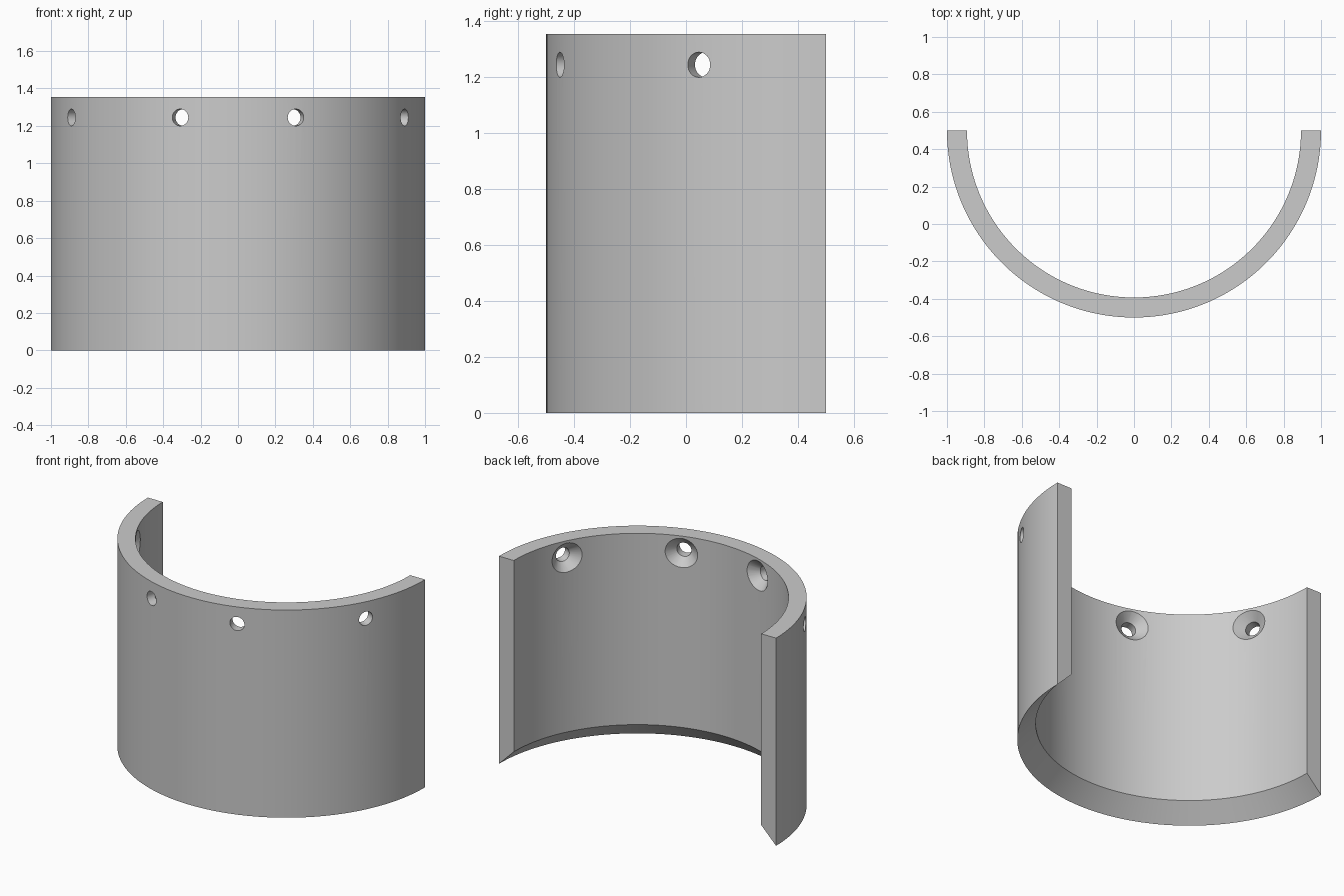
import bpy, bmesh, math
from mathutils import Matrix, Vector

cube = bpy.data.objects.get("Cube")
if cube:
    bpy.data.objects.remove(cube, do_unlink=True)

R_OUT, R_IN, HEIGHT, CENTRE_Y = 1.0, 0.893, 1.355, 0.5
WALL = R_OUT - R_IN
HOLE_R, SINK_R, HOLE_Z = 0.045, 0.095, 1.245

grey = bpy.data.materials.new("light grey")
grey.use_nodes = True
colour = (0.6, 0.6, 0.6, 1)
grey.diffuse_color = colour
grey.node_tree.nodes["Principled BSDF"].inputs["Base Color"].default_value = colour


def lathe(name, profile, angle, steps):
    """Revolve a closed (radius, height) profile about z, starting at +x."""
    bm = bmesh.new()
    face = bm.faces.new([bm.verts.new((r, 0, z)) for r, z in profile])
    full = angle >= 2 * math.pi
    bmesh.ops.spin(bm, geom=[face] + face.edges[:] + face.verts[:], cent=(0, 0, 0),
                   axis=(0, 0, -1), angle=angle, steps=steps)
    if full:
        # Close the seam and drop the inner profile faces
        inner = [f for f in bm.faces if all(abs(v.co.y) < 1e-5 for v in f.verts)]
        bmesh.ops.delete(bm, geom=inner, context="FACES_ONLY")
        bmesh.ops.remove_doubles(bm, verts=bm.verts, dist=1e-5)
        bmesh.ops.dissolve_degenerate(bm, edges=bm.edges, dist=1e-6)
    bmesh.ops.recalc_face_normals(bm, faces=bm.faces)
    mesh = bpy.data.meshes.new(name)
    bm.to_mesh(mesh)
    bm.free()
    obj = bpy.data.objects.new(name, mesh)
    bpy.context.collection.objects.link(obj)
    mesh.materials.append(grey)
    return obj


# Half-round wall, bevelled at 45 degrees on its inner bottom edge
shell = lathe("half_round_shell",
              [(R_OUT, 0), (R_OUT, HEIGHT), (R_IN, HEIGHT), (R_IN, WALL)],
              math.pi, 90)
shell.data.transform(Matrix.Translation((0, CENTRE_Y, 0)))

# Countersunk screw holes, wide on the inside face
sink = SINK_R - HOLE_R
hole_profile = [(0, -0.06), (SINK_R + 0.06, -0.06), (HOLE_R, sink),
                (HOLE_R, WALL + 0.06), (0, WALL + 0.06)]
bpy.context.view_layer.objects.active = shell
for degrees in (-63, -18, 18, 63):
    a = math.radians(degrees)
    out = Vector((math.sin(a), -math.cos(a), 0))
    cutter = lathe("hole_cutter", hole_profile, 2 * math.pi, 32)
    spot = out * R_IN + Vector((0, CENTRE_Y, HOLE_Z))
    cutter.data.transform(Matrix.Translation(spot) @ out.to_track_quat("Z", "Y").to_matrix().to_4x4())
    cutter.hide_render = True
    cut = shell.modifiers.new("screw_hole", "BOOLEAN")
    cut.operation, cut.solver, cut.object = "DIFFERENCE", "EXACT", cutter
    bpy.ops.object.modifier_apply(modifier=cut.name)
    bpy.data.objects.remove(cutter, do_unlink=True)

bpy.ops.object.select_all(action="DESELECT")
shell.select_set(True)
bpy.ops.object.shade_smooth_by_angle(angle=math.radians(30))
